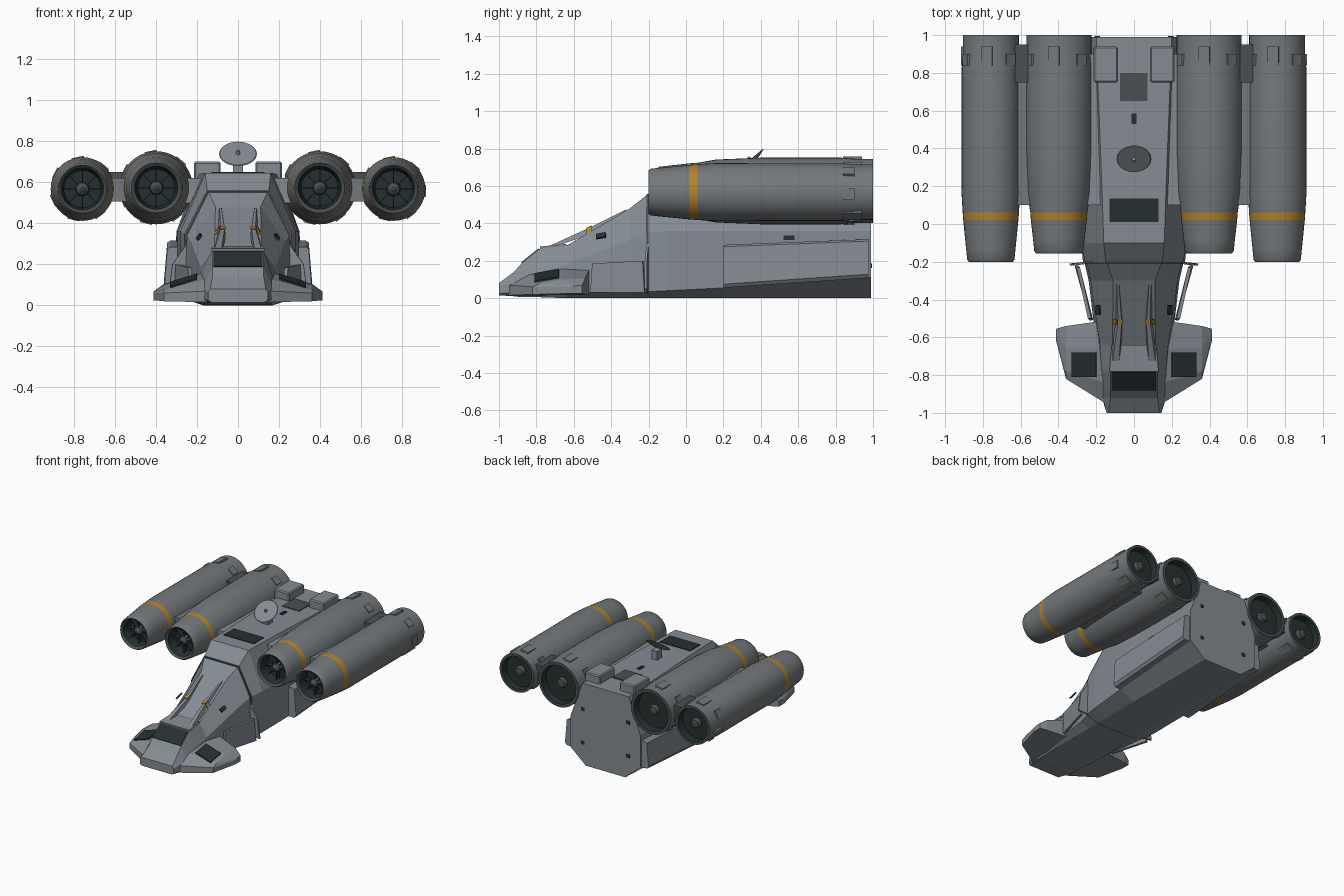
import bpy, bmesh, math
from mathutils import Vector, Matrix

if "Cube" in bpy.data.objects:
    bpy.data.objects.remove(bpy.data.objects["Cube"])


def material(name, rgb):
    m = bpy.data.materials.new(name)
    m.diffuse_color = (*rgb, 1)
    m.use_nodes = True
    m.node_tree.nodes["Principled BSDF"].inputs["Base Color"].default_value = m.diffuse_color
    return m


HULL = material("hull grey", (0.23, 0.26, 0.29))
ENGINE = material("engine grey", (0.175, 0.19, 0.20))
DARK = material("dark green black", (0.018, 0.03, 0.03))
METAL = material("dark metal", (0.07, 0.08, 0.085))
YELLOW = material("amber stripe", (0.45, 0.23, 0.025))


def finish(name, bm, mats, smooth=False):
    bmesh.ops.recalc_face_normals(bm, faces=bm.faces)
    me = bpy.data.meshes.new(name)
    bm.to_mesh(me)
    bm.free()
    for m in mats:
        me.materials.append(m)
    ob = bpy.data.objects.new(name, me)
    bpy.context.collection.objects.link(ob)
    if smooth:
        bpy.ops.object.select_all(action='DESELECT')
        ob.select_set(True)
        bpy.context.view_layer.objects.active = ob
        bpy.ops.object.shade_smooth_by_angle(angle=math.radians(30))
    return ob


def loft(name, sections, mat):
    """Skin closed rings of equal point count and cap both ends."""
    bm = bmesh.new()
    rings = [[bm.verts.new(p) for p in s] for s in sections]
    n = len(rings[0])
    for a, b in zip(rings, rings[1:]):
        for i in range(n):
            j = (i + 1) % n
            bm.faces.new((a[i], a[j], b[j], b[i]))
    bm.faces.new(rings[0])
    bm.faces.new(rings[-1])
    return finish(name, bm, [mat])


def box(name, x, y, z, mat, bevel=0):
    bm = bmesh.new()
    size = (x[1] - x[0], y[1] - y[0], z[1] - z[0])
    mid = ((x[0] + x[1]) / 2, (y[0] + y[1]) / 2, (z[0] + z[1]) / 2)
    bmesh.ops.create_cube(bm, size=1, matrix=Matrix.Translation(mid) @ Matrix.Diagonal((*size, 1)))
    if bevel:
        bmesh.ops.bevel(bm, geom=bm.edges[:], offset=bevel, segments=1, affect='EDGES')
    return finish(name, bm, [mat])


def plate(name, quad, mat, t=0.004):
    """Thin panel lying on four points."""
    q = [Vector(p) for p in quad]
    n = (q[2] - q[0]).cross(q[3] - q[1]).normalized() * t
    return loft(name, [[p - n for p in q], [p + n for p in q]], mat)


def lathe(name, cx, cz, profile, seg=40):
    """Turn (radius, y, material) points about a line along y."""
    bm = bmesh.new()
    rings = []
    for r, y, _ in profile:
        rings.append([bm.verts.new((cx + r * math.cos(a), y, cz + r * math.sin(a)))
                      for a in (2 * math.pi * i / seg for i in range(seg))])
    for k, (a, b) in enumerate(zip(rings, rings[1:])):
        for i in range(seg):
            j = (i + 1) % seg
            bm.faces.new((a[i], a[j], b[j], b[i])).material_index = profile[k][2]
    bm.faces.new(rings[0]).material_index = profile[0][2]
    bm.faces.new(rings[-1]).material_index = profile[-1][2]
    return finish(name, bm, [ENGINE, DARK, METAL, YELLOW], True)


def section(y, bottom, chine, shoulder, top):
    half = [bottom, chine, shoulder, top]
    return [(x, y, z) for x, z in half] + [(-x, y, z) for x, z in reversed(half)]


# Main body behind the seam, and the sloping neck and cockpit in front of it
loft("main_hull", [
    section(-0.2, (0.17, 0), (0.27, 0.035), (0.26, 0.35), (0.15, 0.56)),
    section(-0.1, (0.17, 0), (0.28, 0.04), (0.28, 0.36), (0.16, 0.645)),
    section(0.2, (0.17, 0), (0.295, 0.055), (0.295, 0.36), (0.17, 0.645)),
    section(0.99, (0.17, 0), (0.3, 0.11), (0.3, 0.36), (0.2, 0.635))], HULL)
loft("cockpit_hull", [
    section(-1.0, (0.13, 0.015), (0.145, 0.025), (0.145, 0.065), (0.135, 0.08)),
    section(-0.92, (0.15, 0.01), (0.17, 0.03), (0.165, 0.08), (0.125, 0.14)),
    section(-0.88, (0.16, 0.005), (0.175, 0.03), (0.165, 0.10), (0.125, 0.185)),
    section(-0.78, (0.16, 0.005), (0.18, 0.03), (0.17, 0.14), (0.125, 0.265)),
    section(-0.64, (0.17, 0.0), (0.2, 0.03), (0.18, 0.18), (0.115, 0.28)),
    section(-0.3, (0.17, 0.0), (0.24, 0.03), (0.23, 0.31), (0.11, 0.48)),
    section(-0.205, (0.17, 0.0), (0.262, 0.035), (0.25, 0.345), (0.145, 0.555))], HULL)
loft("seam_frame", [
    section(y, (0.168, 0.003), (0.268, 0.035), (0.256, 0.347), (0.148, 0.557)) for y in (-0.21, -0.196)], METAL)

# Cockpit window and brow
plate("cockpit_window", [(-0.12, -0.785, 0.263), (0.12, -0.785, 0.263),
                         (0.12, -0.878, 0.189), (-0.12, -0.878, 0.189)], DARK)
plate("window_brow", [(-0.13, -0.78, 0.27), (0.13, -0.78, 0.27),
                      (0.118, -0.64, 0.284), (-0.118, -0.64, 0.284)], HULL, 0.006)

for s, side in ((1, "right"), (-1, "left")):
    def mir(points):
        return [(s * x, y, z) for x, y, z in points]

    def sbox(name, x, y, z, mat, bevel=0):
        return box(f"{side}_{name}", sorted((s * x[0], s * x[1])), y, z, mat, bevel)

    # Nose pod with its vent
    pod = [(0.15, [(-0.95, .015), (-0.95, .07), (-0.84, .13), (-0.66, .165), (-.51, .165), (-.51, .015)]),
           (0.36, [(-0.82, .02), (-.82, .06), (-.78, .08), (-.66, .10), (-.54, .105), (-.54, .02)]),
           (0.412, [(-.62, .025), (-.62, .06), (-.60, .065), (-.58, .067), (-.555, .067), (-.555, .025)])]
    loft(f"{side}_nose_pod", [mir([(x, y, z) for y, z in ring]) for x, ring in pod], HULL)
    plate(f"{side}_pod_vent", mir([(0.2, -0.81, 0.130), (0.33, -0.81, 0.088),
                                   (0.33, -0.68, 0.111), (0.2, -0.68, 0.152)]), DARK)
    # Canopy ridge blade with its amber mark
    loft(f"{side}_canopy_ridge", [
        mir([(0.075, -0.74, 0.26), (0.12, -0.74, 0.26), (0.115, -0.74, 0.275), (0.08, -0.74, 0.275)]),
        mir([(0.06, -0.52, 0.34), (0.10, -0.52, 0.34), (0.085, -0.52, 0.375), (0.065, -0.52, 0.375)]),
        mir([(0.075, -0.32, 0.45), (0.095, -0.32, 0.45), (0.09, -0.32, 0.475), (0.08, -0.32, 0.475)])], HULL)
    plate(f"{side}_ridge_mark", mir([(0.062, -0.53, 0.372), (0.088, -0.53, 0.372),
                                     (0.088, -0.505, 0.384), (0.062, -0.505, 0.384)]), YELLOW)
    plate(f"{side}_ridge_mark_side", mir([(0.093, -0.53, 0.372), (0.118, -0.53, 0.325),
                                          (0.118, -0.505, 0.34), (0.093, -0.505, 0.384)]), YELLOW)
    # Swept guard plate between nose and body
    plate(f"{side}_guard_plate", mir([(0.225, -0.51, 0.03), (0.305, -0.22, 0.03),
                                      (0.295, -0.23, 0.2), (0.235, -0.5, 0.185)]), HULL, 0.009)
    plate(f"{side}_guard_flange", mir([(0.25, -0.205, 0.04), (0.34, -0.215, 0.05),
                                       (0.32, -0.215, 0.2), (0.25, -0.205, 0.3)]), HULL, 0.006)
    # Long armour box on the flank
    loft(f"{side}_flank_box", [mir([(0.27, y, z0), (0.345, y, z0), (0.36, y, z0 + 0.02), (0.345, y, z1 - 0.01),
                                    (0.33, y, z1), (0.27, y, z1)])
                               for y, z0, z1 in ((0.2, 0.055, 0.285), (0.975, 0.108, 0.315))], HULL)
    plate(f"{side}_flank_grille", mir([(0.297, 0.52, 0.31), (0.297, 0.58, 0.31),
                                       (0.297, 0.58, 0.335), (0.297, 0.52, 0.335)]), DARK)
    plate(f"{side}_neck_grille", mir([(0.198, -0.48, 0.317), (0.2, -0.43, 0.327),
                                      (0.182, -0.43, 0.35), (0.178, -0.48, 0.34)]), DARK, 0.006)
    for k, z in enumerate((0.16, 0.42)):
        sbox(f"stern_light_{k}", (0.18, 0.21), (0.988, 0.994), (z, z + 0.025), DARK)
    # Roof boxes and deck edge strip
    sbox("roof_box", (0.085, 0.215), (0.75, 0.94), (0.61, 0.70), HULL, 0.008)
    # Pylons joining hull and engines
    sbox("inner_pylon", (0.17, 0.27), (0.1, 0.9), (0.5, 0.62), HULL)
    sbox("outer_pylon", (0.53, 0.65), (0.1, 0.76), (0.505, 0.62), ENGINE)
    sbox("pylon_clamp", (0.56, 0.63), (0.75, 0.95), (0.53, 0.65), METAL)

    # Engines: intake, lip, body with amber band, exhaust
    for label, cx, cz, y0, rf, rb, R in (("inner", 0.398, 0.573, -0.155, 0.13, 0.148, 0.178),
                                         ("outer", 0.758, 0.567, -0.20, 0.125, 0.146, 0.154)):
        lathe(f"{side}_{label}_engine", s * cx, cz, [
            (0.008, y0 + 0.03, 2), (0.03, y0 + 0.05, 2), (0.035, y0 + 0.09, 1), (0.09, y0 + 0.09, 1),
            (0.105, y0 + 0.012, 2), (rf - 0.008, y0, 0), (rf, y0 + 0.012, 0), (rf + 0.006, y0 + 0.07, 0),
            (rb, 0.02, 3), (rb + 0.003, 0.062, 0), ((rb + R) / 2 + 0.005, 0.16, 0), (R, 0.4, 0), (R, 0.83, 0),
            (R - 0.006, 0.9, 0), (R - 0.006, 1.0, 2), (R * 0.83, 1.0, 1), (R * 0.79, 0.95, 1),
            (0.04, 0.95, 2), (0.03, 0.975, 2), (0.008, 0.98, 2)])
        # Intake vanes
        for i in range(8):
            ob = box(f"{side}_{label}_intake_vane_{i}", (0.03, 0.095), (y0 + 0.06, y0 + 0.095),
                     (-0.003, 0.003), DARK)
            ob.matrix_world = Matrix.Translation((s * cx, 0, cz)) @ Matrix.Rotation(i * math.pi / 4, 4, 'Y')
        # Raised service plates near the exhaust
        for i in range(7):
            ob = box(f"{side}_{label}_service_plate_{i}", (R - 0.015, R + 0.003), (0.84, 0.9 + 0.04 * (i % 2)),
                     (-0.04, 0.02), ENGINE)
            ob.matrix_world = Matrix.Translation((s * cx, 0, cz)) @ Matrix.Rotation(i * 0.9, 4, 'Y')

# Deck details
box("deck_grille", (-0.13, 0.13), (0.01, 0.135), (0.64, 0.65), DARK)
box("deck_pad", (-0.075, 0.072), (0.65, 0.8), (0.635, 0.645), METAL)
box("deck_hatch", (-0.012, 0.012), (0.53, 0.585), (0.64, 0.648), DARK)
for k, y in enumerate((0.0, 0.55)):
    box(f"belly_port_{k}", (-0.03, 0.03), (y, y + 0.04), (0.0, 0.003), DARK)

# Sensor dish tilted forward on a post
box("dish_post", (-0.025, 0.025), (0.33, 0.39), (0.63, 0.71), HULL)
bm = bmesh.new()
tilt = Matrix.Translation((0, 0.348, 0.735)) @ Matrix.Rotation(math.radians(40), 4, 'X')
for r1, r2, depth, z in ((0.04, 0.092, 0.016, -0.004), (0.092, 0.088, 0.004, 0.006), (0.012, 0.006, 0.02, 0.016)):
    bmesh.ops.create_cone(bm, cap_ends=True, segments=32, radius1=r1, radius2=r2, depth=depth,
                          matrix=tilt @ Matrix.Translation((0, 0, z)))
finish("sensor_dish", bm, [HULL], True)
